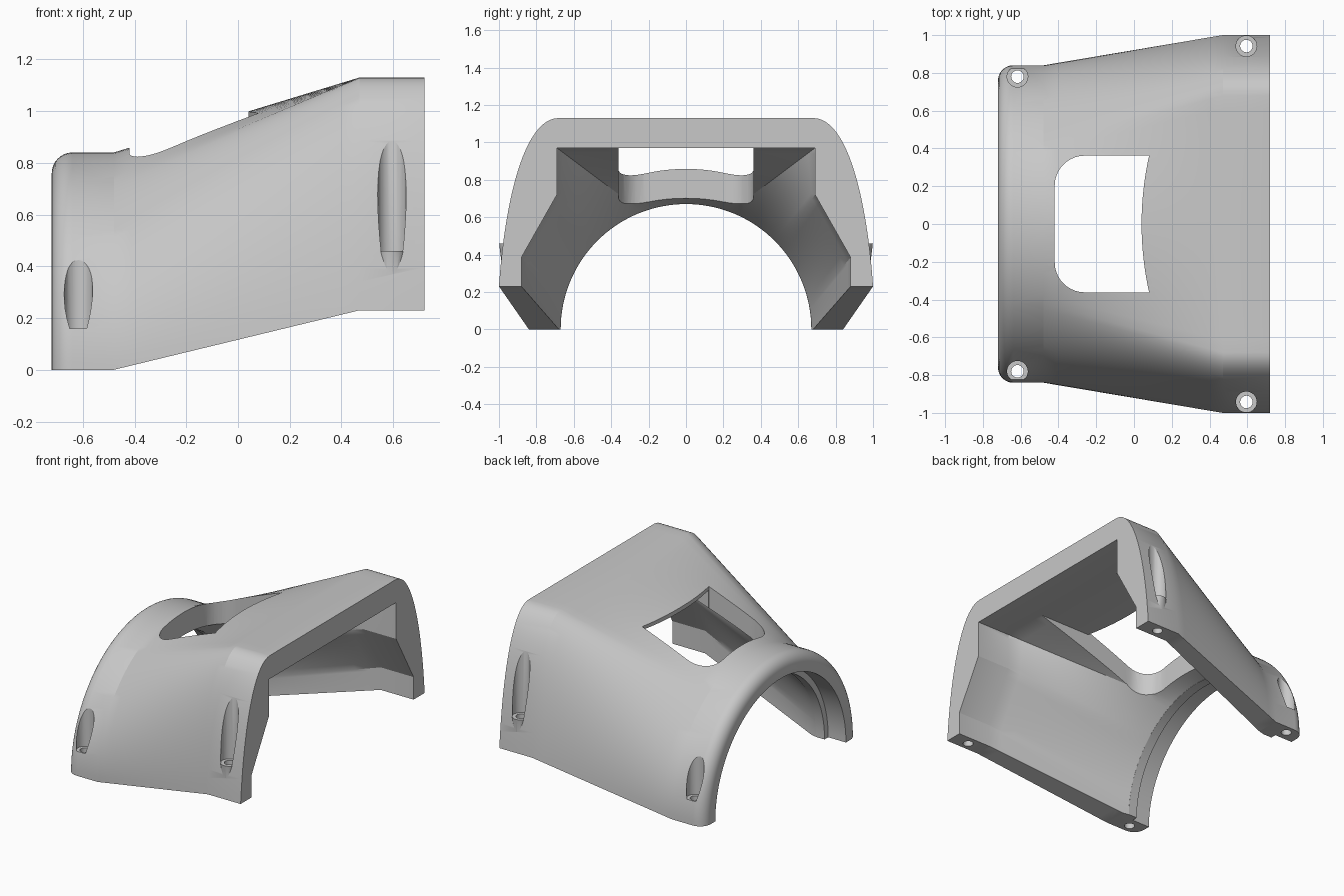
import bpy, bmesh
from math import sin, cos, pi, radians
from mathutils import Matrix, Vector

if "Cube" in bpy.data.objects:
    bpy.data.objects.remove(bpy.data.objects["Cube"], do_unlink=True)

grey = bpy.data.materials.new("plain grey")
grey.use_nodes = True
COLOUR = (0.58, 0.58, 0.58, 1)
grey.diffuse_color = COLOUR
grey.node_tree.nodes["Principled BSDF"].inputs["Base Color"].default_value = COLOUR


def make(name, bm):
    bmesh.ops.recalc_face_normals(bm, faces=bm.faces)
    mesh = bpy.data.meshes.new(name)
    bm.to_mesh(mesh)
    bm.free()
    mesh.materials.append(grey)
    ob = bpy.data.objects.new(name, mesh)
    bpy.context.collection.objects.link(ob)
    return ob


def loft(name, sections):
    """Skin a solid through (x, half profile) sections mirrored across y."""
    bm = bmesh.new()
    rings = []
    for x, half in sections:
        full = half + [(-y, z) for y, z in reversed(half[:-1])]
        rings.append([bm.verts.new((x, y, z)) for y, z in full])
    n = len(rings[0])
    for a, b in zip(rings, rings[1:]):
        for i in range(n):
            j = (i + 1) % n
            bm.faces.new((a[i], a[j], b[j], b[i]))
    bm.faces.new(rings[0])
    bm.faces.new(rings[-1])
    bmesh.ops.triangulate(bm, faces=[f for f in bm.faces if len(f.verts) == 4])
    return make(name, bm)


def prism(name, outline, z0, z1):
    bm = bmesh.new()
    face = bm.faces.new([bm.verts.new((x, y, z0)) for x, y in outline])
    out = bmesh.ops.extrude_face_region(bm, geom=[face])
    verts = [v for v in out["geom"] if isinstance(v, bmesh.types.BMVert)]
    bmesh.ops.translate(bm, verts=verts, vec=(0, 0, z1 - z0))
    return make(name, bm)


def cone(name, r1, r2, depth, matrix, n=32):
    bm = bmesh.new()
    bmesh.ops.create_cone(bm, cap_ends=True, segments=n, radius1=r1, radius2=r2,
                          depth=depth, matrix=matrix)
    return make(name, bm)


def upright(name, x, y, r1, r2, z0, z1):
    return cone(name, r1, r2, z1 - z0, Matrix.Translation((x, y, (z0 + z1) / 2)))


def combine(target, tool, operation="DIFFERENCE"):
    mod = target.modifiers.new("cut", "BOOLEAN")
    mod.operation, mod.solver, mod.object = operation, "EXACT", tool
    bpy.context.view_layer.objects.active = target
    bpy.ops.object.modifier_apply(modifier=mod.name)
    bpy.data.objects.remove(tool, do_unlink=True)


def blend(a, b, t):
    return [tuple(p + (q - p) * t for p, q in zip(u, v)) for u, v in zip(a, b)]


def arc(r, degrees):
    return [(r * cos(radians(d)), r * sin(radians(d))) for d in degrees]


# Outer shell: half-round collar blending into a flat-topped housing
START = .47
SIDE, FLAT = 24, 10
angles = [60 * i / SIDE for i in range(SIDE)] + [60 + 30 * i / FLAT for i in range(FLAT + 1)]
ctrl = [Vector(p) for p in ((1, .23), (.97, .67), (.87, 1.13), (.68, 1.13))]
tall = []
for i in range(SIDE):
    t = i / SIDE
    w = ((1 - t) ** 3, 3 * t * (1 - t) ** 2, 3 * t * t * (1 - t), t ** 3)
    tall.append(tuple(sum((c * k for c, k in zip(ctrl, w)), Vector((0, 0)))))
tall += [(.68 * (1 - i / FLAT), 1.13) for i in range(FLAT + 1)]
sections = []
for i in range(9):
    a = pi / 2 * i / 8
    sections.append((-.64 - .08 * cos(a), arc(.76 + .08 * sin(a), angles)))
ROWS = 14
for i in range(ROWS + 1):
    t = i / ROWS
    sections.append((-.48 + (START + .48) * t, blend(arc(.84, angles), tall, t)))
sections.append((.72, tall))
cover = loft("cover_shell", sections)

# Small tapered bosses under the seats at the tall end
for s in (-1, 1):
    combine(cover, upright("boss", .595, s * .942, .046, .057, .37, .46), "UNION")

# Cavity: straight angular opening, then narrowing to the round bore
END = -.52
corners = [(.88, .23), (.88, .385), (.69, .72), (.69, .97), (0, .97)]
stops = [0, 10, 42, 69.5, 90]
opening, bore_angles = [(.88, -.2)], []
STEP = 8
for k in range(4):
    for i in range(STEP):
        f = i / STEP
        opening += blend([corners[k]], [corners[k + 1]], f)
        bore_angles.append(stops[k] + (stops[k + 1] - stops[k]) * f)
opening.append(corners[-1])
bore = [(.671, -.2)] + arc(.671, bore_angles + [90])
rows = [(END + (START - END) * i / 12, blend(bore, opening, i / 12)) for i in range(13)]
combine(cover, loft("cavity", rows + [(.74, opening)]))

# Collar bore with a shallow recess at its outer end
turn = Matrix.Rotation(pi / 2, 4, "Y")
for r, x in ((.67, -.5), (.71, -.585)):
    combine(cover, cone("collar_bore", r, r, x + .9,
                        Matrix.Translation(((x - .9) / 2, 0, 0)) @ turn, 128))

# Faceted roof pocket: its corner follows the cavity crease down to the window
W = .361
corner_end = arc(.671, [stops[3]])[0]
f = (.69 - W) / (.69 - corner_end[0])
cx, cz = START + (END - START) * f, .97 + (corner_end[1] - .97) * f
bm = bmesh.new()
for s in (-1, 1):
    for x, y, z in ((START + .01, .689, .9695), (START, W, .9695), (cx, W, cz - .002),
                    (START + .01, .68, .6), (cx, W, .5)):
        bm.verts.new((x, s * y, z))
bmesh.ops.convex_hull(bm, input=bm.verts)
combine(cover, make("roof_pocket", bm))
combine(cover, prism("pocket_slot", [(cx, -W), (.49, -W), (.49, W), (cx, W)], .45, .969))

# Window with rounded corners at the collar and a bowed edge opposite
half = [(.04 + .04 * (i / 10) ** 2, .362 * i / 10) for i in range(11)]
half += [(-.26 - .16 * sin(a), .202 + .16 * cos(a)) for a in (pi / 2 * i / 10 for i in range(11))]
outline = half + [(x, -y) for x, y in reversed(half[1:])]
combine(cover, prism("window", outline, .4, 1.4))

# Screw holes with counterbored slots
for x, y, seat in ((-.617, .78, .16), (.595, .942, .46)):
    for s in (-1, 1):
        combine(cover, upright("screw_slot", x, s * y, .055, .055, seat, 1.3))
        combine(cover, upright("screw_hole", x, s * y, .033, .033, -.2, seat + .1))

# Smooth curved surfaces, keep cut edges crisp
bpy.ops.object.select_all(action="DESELECT")
cover.select_set(True)
bpy.context.view_layer.objects.active = cover
bpy.ops.object.shade_smooth_by_angle(angle=radians(24))
